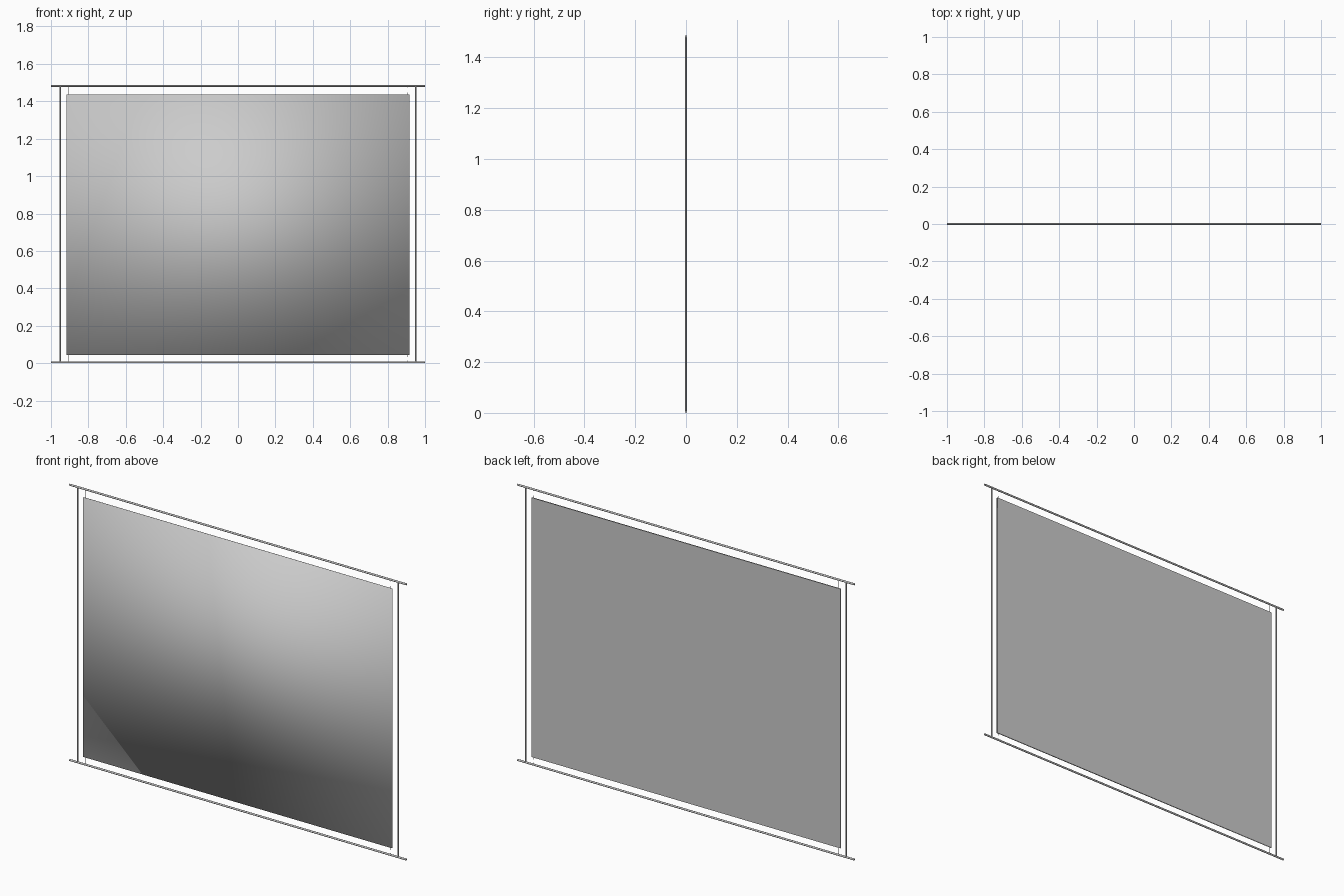
import bpy, math

if "Cube" in bpy.data.objects:
    bpy.data.objects.remove(bpy.data.objects["Cube"])

def rod(name, a, b, radius, sides=12):
    """Round bar along x or z between two points."""
    length = abs(b[0] - a[0]) + abs(b[2] - a[2])
    along_x = abs(b[0] - a[0]) > abs(b[2] - a[2])
    bpy.ops.mesh.primitive_cylinder_add(
        vertices=sides, radius=radius, depth=length,
        location=[(p + q) / 2 for p, q in zip(a, b)],
        rotation=(0, math.pi / 2 if along_x else 0, 0))
    o = bpy.context.object
    o.name = name
    bpy.ops.object.shade_smooth_by_angle(angle=math.radians(40))
    return o

TOP, R = 1.487, 0.005
# Top and bottom rails
for name, z in (("bottom_rail", R), ("top_rail", TOP - R)):
    rod(name, (-1, 0, z), (1, 0, z), R)

# Side posts
for name, x in (("left_post", -0.951), ("right_post", 0.951)):
    rod(name, (x, 0, R), (x, 0, TOP - R), 0.0035)

# Stretched panel: soft shading on the front, crisp flat back
bpy.ops.mesh.primitive_cube_add(size=1, location=(-0.001, 0, 0.74))
panel = bpy.context.object
panel.name = "panel"
panel.scale = (1.834, 0.005, 1.392)
bpy.ops.object.transform_apply(location=False, rotation=False, scale=True)
mesh = panel.data
for f in mesh.polygons:
    f.use_smooth = f.normal.y < 0.5
for e in mesh.edges:
    e.use_edge_sharp = all(mesh.vertices[v].co.y > 0 for v in e.vertices)

# Corner ties: whole on the left, short stubs on the right
for side, zp, zr in (("bottom", 0.046, R), ("top", 1.434, TOP - R)):
    s = 1 if zr > zp else -1
    rod("left_tie_" + side, (-0.907, 0, zp), (-0.907, 0, zr), 0.0018, 8)
    rod("right_panel_stub_" + side, (0.907, 0, zp), (0.907, 0, zp + s * 0.014), 0.0018, 8)
    rod("right_rail_stub_" + side, (0.907, 0, zr), (0.907, 0, zr - s * 0.009), 0.0018, 8)
